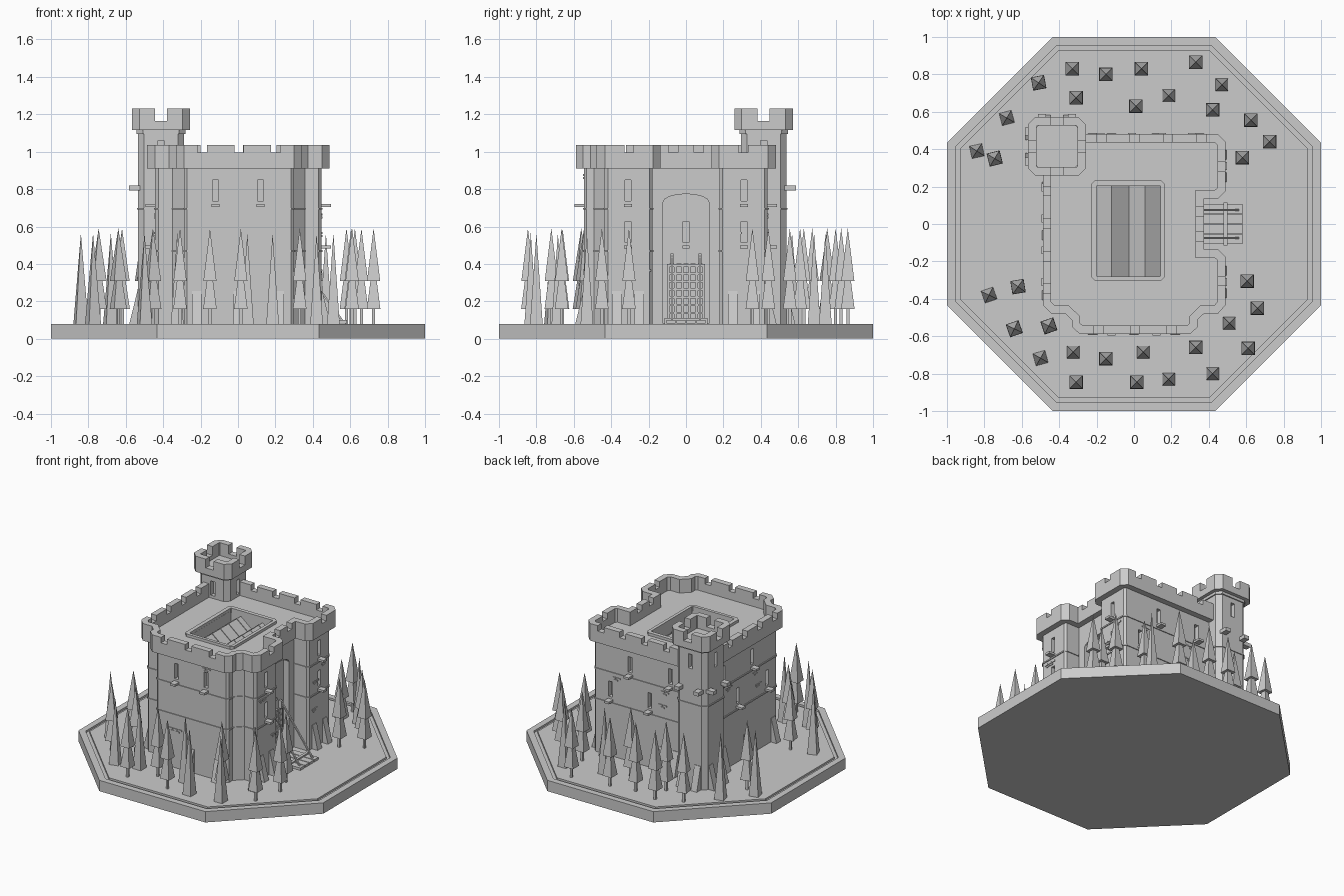
import bpy, bmesh, math, random
from mathutils import Vector, Matrix

if "Cube" in bpy.data.objects:
    bpy.data.objects.remove(bpy.data.objects["Cube"])

random.seed(4)
GREY = bpy.data.materials.new("stone grey")
GREY.diffuse_color = (0.6, 0.6, 0.6, 1)
GREY.use_nodes = True
GREY.node_tree.nodes["Principled BSDF"].inputs["Base Color"].default_value = GREY.diffuse_color


def finish(name, bm):
    bmesh.ops.recalc_face_normals(bm, faces=bm.faces)
    me = bpy.data.meshes.new(name)
    bm.to_mesh(me)
    bm.free()
    me.materials.append(GREY)
    ob = bpy.data.objects.new(name, me)
    bpy.context.collection.objects.link(ob)
    return ob


def loft(bm, loops, caps=True):
    rows = [[bm.verts.new(p) for p in lp] for lp in loops]
    n = len(rows[0])
    for a, b in zip(rows, rows[1:]):
        for i in range(n):
            bm.faces.new((a[i], a[(i + 1) % n], b[(i + 1) % n], b[i]))
    if caps:
        bm.faces.new(rows[0][::-1])
        bm.faces.new(rows[-1])
    return rows


def prism(bm, pts, z0, z1):
    loft(bm, [[(x, y, z) for x, y in pts] for z in (z0, z1)])


def ring(bm, outer, inner, z0, z1):
    def lp(pts, z): return [(x, y, z) for x, y in pts]
    loft(bm, [lp(outer, z0), lp(outer, z1), lp(inner, z1), lp(inner, z0), lp(outer, z0)], False)
    bmesh.ops.remove_doubles(bm, verts=bm.verts, dist=1e-5)


def offset(pts, d):
    """Move a counter-clockwise outline outward by d, keeping mitred corners."""
    out = []
    for i, p in enumerate(pts):
        a, p, c = Vector(pts[i - 1]), Vector(p), Vector(pts[(i + 1) % len(pts)])
        e, f = (p - a).normalized(), (c - p).normalized()
        m, n = Vector((e.y, -e.x)), Vector((f.y, -f.x))
        out.append(tuple(p + (m + n) * d / (1 + m.dot(n))))
    return out


def strips(bm, outer, inner, z0, z1, pitch=9, gap=0.0, skip=None):
    """Wall pieces along each edge, with notches on the long edges."""
    for i in range(len(outer)):
        if i == skip:
            continue
        j = (i + 1) % len(outer)
        a, b, c, d = (Vector(v) for v in (outer[i], outer[j], inner[j], inner[i]))
        u, L = (b - a).normalized(), (b - a).length
        n = max(1, round(L / pitch)) if L > 0.15 and gap else 0
        cuts = [0.0]
        for k in range(n):
            m = L * (k + 0.5) / n
            cuts += [m - gap / 2, m + gap / 2]
        cuts.append(L)
        t = (c - d).normalized()
        for s, e in zip(cuts[::2], cuts[1::2]):
            q0 = d if s == 0 else d + t * (a + u * s - d).dot(t)
            q1 = c if e == L else d + t * (a + u * e - d).dot(t)
            prism(bm, [a + u * s, a + u * e, q1, q0], z0, z1)


def block(bm, wall, u, w, d0, d1, z0, z1, d_top=None):
    """Box on a wall: u along, w wide, from depth d0 to d1 outward; d_top makes a wedge."""
    (px, py), (nx, ny) = wall
    t = d1 if d_top is None else d_top
    def pt(s, d, z): return (px + nx * d - ny * s, py + ny * d + nx * s, z)
    loft(bm, [[pt(u - w / 2, d0, z), pt(u + w / 2, d0, z), pt(u + w / 2, e, z), pt(u - w / 2, e, z)]
              for z, e in ((z0, d1), (z1, t))])


def cut(ob, cutter):
    m = ob.modifiers.new("cut", 'BOOLEAN')
    m.object, m.operation, m.solver = cutter, 'DIFFERENCE', 'EXACT'
    me = bpy.data.meshes.new_from_object(ob.evaluated_get(bpy.context.evaluated_depsgraph_get()))
    ob.modifiers.clear()
    ob.data = me
    bpy.data.objects.remove(cutter)


def chamfered(cx, cy, hx, hy, c):
    return [(cx + x, cy + y) for x, y in ((-hx + c, -hy), (hx - c, -hy), (hx, -hy + c), (hx, hy - c),
                                          (hx - c, hy), (-hx + c, hy), (-hx, hy - c), (-hx, -hy + c))]


# octagonal base with a groove round the edge
bm = bmesh.new()
octagon = [(1, -.433), (1, .433), (.433, 1), (-.433, 1), (-1, .433), (-1, -.433), (-.433, -1), (.433, -1)]
loft(bm, [[(x * r, y * r, z) for x, y in octagon] for r, z in
          ((1, 0), (1, .08), (.955, .08), (.955, .066), (.93, .066), (.93, .08))])
finish("base", bm)

# keep outline: parapet line, and the wall line set in from it
out = [(-.487, -.433), (-.444, -.478), (-.368, -.478), (-.332, -.513), (-.332, -.55), (-.29, -.588),
       (.3, -.588), (.342, -.55), (.342, -.51), (.375, -.478), (.45, -.478), (.49, -.433),
       (.49, -.176), (.45, -.137), (.374, -.137), (.374, .137), (.45, .137), (.49, .176),
       (.49, .438), (.45, .48), (-.444, .48), (-.487, .438)]
wall = offset(out, -.043)
inner = offset(out, -.044)
FRONT, RIGHT = ((0, -.545), (0, -1)), ((.447, 0), (1, 0))
BACK, LEFT, NICHE = ((0, .437), (0, 1)), ((-.444, 0), (-1, 0)), ((.331, 0), (1, 0))
TX, TY, TH = -.412, .415, .122
T_BACK, T_LEFT = ((TX, TY + TH), (0, 1)), ((TX - TH, TY), (-1, 0))
T_FRONT, T_RIGHT = ((TX, TY - TH), (0, -1)), ((TX + TH, TY), (1, 0))

bm = bmesh.new()
prism(bm, wall, .05, .935)
keep = finish("keep_walls", bm)

# window openings (wall, position along wall, bottom height)
HI, LO = .737, .515
windows = [(FRONT, -.12, HI), (FRONT, .12, HI)]
windows += [(RIGHT, s, z) for s in (-.31, .31) for z in (HI, LO)]
windows += [(BACK, -s, z) for s, z in ((-.18, HI), (-.01, LO), (.15, HI), (.31, LO))]
windows += [(LEFT, -s, z) for s, z in ((.195, HI), (.03, LO), (-.14, HI), (-.31, LO))]
bm = bmesh.new()
for w, s, z in windows:
    block(bm, w, s, .032, -.035, .03, z, z + .113)
# arched gate recess and roof pit
arch = [(-.123, .082), (.123, .082)] + [(.123 * math.cos(a), .73 + .044 * math.sin(a))
                                      for a in (math.pi * k / 8 for k in range(9))]
loft(bm, [[(x, y, z) for y, z in arch] for x in (.285, .42)])
prism(bm, [(-.2, -.28), (.145, -.28), (.145, .205), (-.2, .205)], .8, 1)
cut(keep, finish("opening_cutter", bm))
bm = bmesh.new()
block(bm, NICHE, 0, .032, -.09, -.02, LO, LO + .113)
block(bm, NICHE, 0, .2, -.12, -.02, .082, .4)
cut(keep, finish("gate_cutter", bm))

# window sills
bm = bmesh.new()
for w, s, z in windows:
    block(bm, w, s, .042, -.01, .05, z - .032, z - .016)
block(bm, NICHE, 0, .036, -.055, -.02, LO - .032, LO - .016)
finish("window_sills", bm)

# parapet with battlements
bm = bmesh.new()
ring(bm, out, inner, .91, .995)
strips(bm, out, inner, .995, 1.036, .18, .05)
finish("parapet", bm)

# thin string courses round the walls
bm = bmesh.new()
for z in (.69, .465):
    strips(bm, offset(wall, .006), offset(wall, -.01), z, z + .01, skip=14)
finish("string_courses", bm)

# corner tower
bm = bmesh.new()
prism(bm, chamfered(TX, TY, TH, TH, .032), .05, 1.135)
tower = finish("tower_walls", bm)
bm = bmesh.new()
for w in (T_BACK, T_LEFT, T_FRONT, T_RIGHT):
    block(bm, w, 0, .034, -.035, .03, .955, 1.06)
cut(tower, finish("tower_cutter", bm))
bm = bmesh.new()
t_out, t_in = chamfered(TX, TY, .155, .157, .04), chamfered(TX, TY, .109, .111, .004)
ring(bm, t_out, t_in, 1.115, 1.165)
strips(bm, t_out, t_in, 1.165, 1.23, .3, .065)
ring(bm, chamfered(TX, TY, .13, .13, .034), chamfered(TX, TY, .1, .1, .02), 1.095, 1.116)
finish("tower_parapet", bm)
bm = bmesh.new()
for w in (T_BACK, T_LEFT):
    for s in (-.08, .08):
        block(bm, w, s, .042, -.02, .05, .793, .82)
    strips(bm, chamfered(TX, TY, TH + .006, TH + .006, .034), chamfered(TX, TY, .1, .1, .02), .69, .7)
finish("tower_brackets", bm)

# sloping buttresses at the foot of the walls
bm = bmesh.new()
for w, spots in ((FRONT, (-.22, 0, .22)), (RIGHT, (-.37, -.25, .25, .37)), (BACK, (-.35, -.12, .12, .22)),
                 (LEFT, (-.2, .06, .38)), (T_BACK, (-.06, .06)), (T_LEFT, (-.06, .06))):
    for s in spots:
        block(bm, w, s, .05, -.02, .048, .075, .255, .004)
finish("buttresses", bm)

# scattered proud stones
bm = bmesh.new()
for w, a, b in ((FRONT, -.24, .24), (RIGHT, -.38, -.2), (RIGHT, .2, .38), (BACK, -.38, .22), (LEFT, -.2, .38)):
    for k in range(3):
        s, z = random.uniform(a, b), random.choice((.36, .56, .66, .87))
        for du, dz in ((0, 0), (.035, 0), (.015, -.016)):
            block(bm, w, s + du, .03, -.005, .005, z + dz, z + dz + .01)
finish("wall_stones", bm)

# roof pit: raised curb and double gabled roof inside
bm = bmesh.new()
ring(bm, chamfered(-.032, -.035, .198, .268, .02), chamfered(-.029, -.038, .172, .242, .004), .92, .955)
finish("roof_curb", bm)
bm = bmesh.new()
zigzag = [(-.2, .85), (-.12, .915), (-.028, .84), (.058, .915), (.145, .85), (.145, .79), (-.2, .79)]
loft(bm, [[(x, y, z) for x, z in zigzag] for y in (-.28, .205)])
ribs = zigzag[:5]
for k in range(5):
    y = -.23 + k * .096
    loft(bm, [[(x, yy, z + .006) for x, z in ribs] + [(x, yy, z - .01) for x, z in ribs[::-1]]
              for yy in (y, y + .008)])
finish("inner_roof", bm)

# portcullis bars
bm = bmesh.new()
for k in range(6):
    block(bm, NICHE, -.095 + .038 * k, .012, -.05, -.035, .08, .4)
for k in range(8):
    block(bm, NICHE, 0, .2, -.053, -.038, .09 + .042 * k, .102 + .042 * k)
finish("portcullis", bm)

# drawbridge with chains
bm = bmesh.new()
for k in range(4):
    block(bm, NICHE, -.081 + .054 * k, .048, -.04, .252, .082, .1)
block(bm, NICHE, 0, .23, .148, .168, .08, .11)
finish("drawbridge", bm)
bm = bmesh.new()
for y in (-.075, .075):
    loft(bm, [[(x + dx, y + dy, z) for dx, dy in ((-.006, -.006), (.006, -.006), (.006, .006), (-.006, .006))]
              for x, z in ((.56, .095), (.3, .45))])
    block(bm, NICHE, y, .018, -.06, -.02, .4, .457)
finish("bridge_chains", bm)

# trees: pixel-read positions; two-tier firs, and plain tall spires
firs = [(-.51, .755), (-.33, .83), (-.15, .8), (.04, .83), (.33, .865), (.42, .61), (.625, .555), (.725, .44),
        (.58, .355), (.01, .63), (-.31, .675), (-.745, .35), (-.62, -.335), (-.64, -.56), (-.455, -.545),
        (-.15, -.72), (.33, -.66), (.66, -.45), (.605, -.305), (.61, -.665), (.015, -.845), (-.31, -.845)]
spires = [(.47, .745), (.185, .685), (-.68, .567), (-.84, .39), (-.775, -.38), (-.5, -.717), (-.325, -.685),
          (.05, -.685), (.51, -.53), (.42, -.8), (.185, -.83)]


def cone(bm, x, y, ang, r0, r1, z0, z1):
    bmesh.ops.create_cone(bm, cap_ends=True, segments=4, radius1=r0 * 2 ** .5, radius2=r1 * 2 ** .5, depth=z1 - z0,
                          matrix=Matrix.Translation((x, y, (z0 + z1) / 2)) @ Matrix.Rotation(ang + math.pi / 4, 4, 'Z'))


for name, spots in (("fir_trees", firs), ("spire_trees", spires)):
    bm = bmesh.new()
    for x, y in spots:
        a = random.uniform(.15, .35) if x < -.45 else 0
        if name == "fir_trees":
            cone(bm, x, y, a, .008, .008, .075, .17)
            cone(bm, x, y, a, .036, .014, .16, .33)
            cone(bm, x, y, a, .035, 0, .31, .59)
        else:
            cone(bm, x, y, a, .034, 0, .075, .565)
    finish(name, bm)
